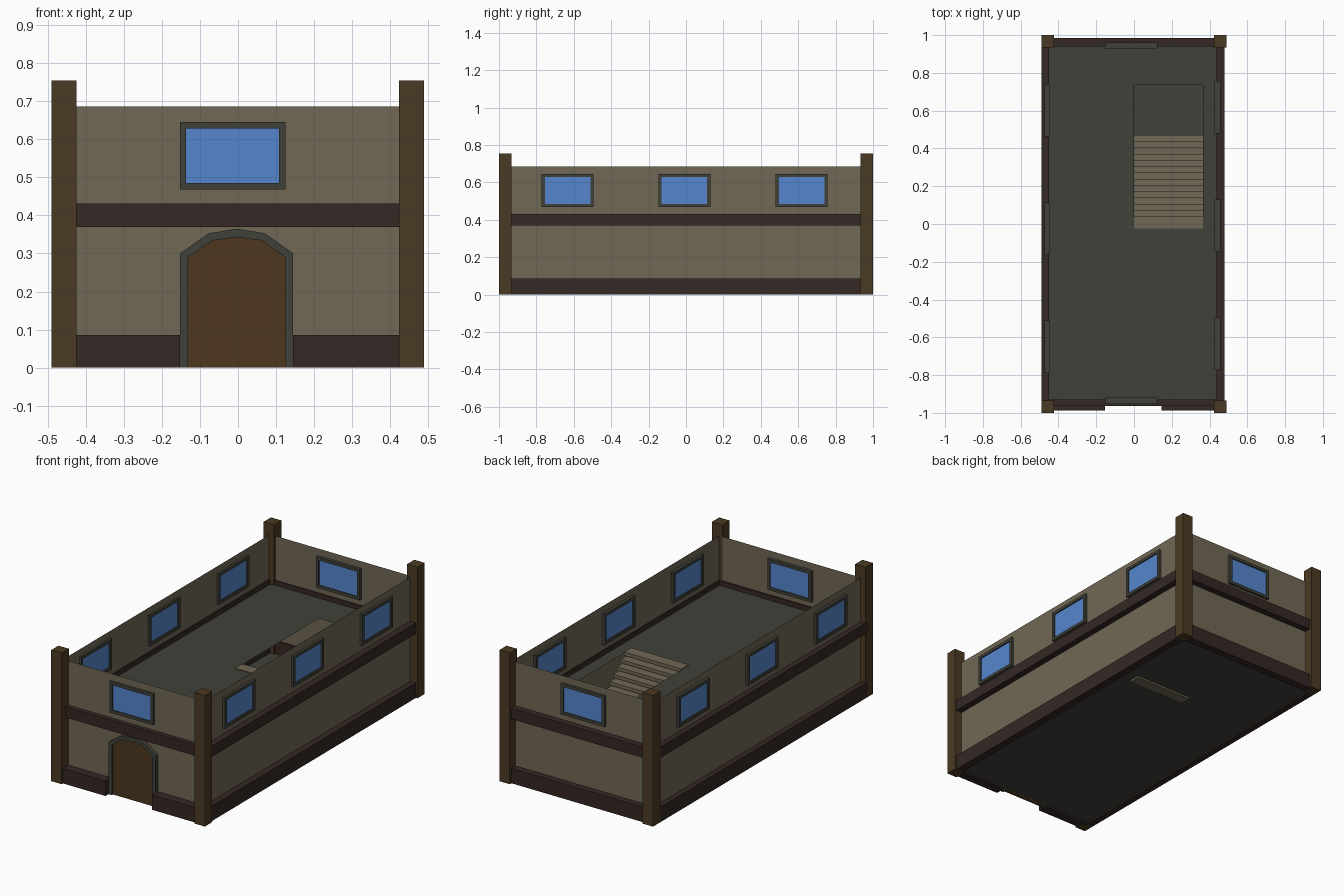
import bpy, bmesh

if "Cube" in bpy.data.objects:
    bpy.data.objects.remove(bpy.data.objects["Cube"])

def mat(name, r, g, b):
    m = bpy.data.materials.new(name)
    m.diffuse_color = (r, g, b, 1)
    m.use_nodes = True
    m.node_tree.nodes["Principled BSDF"].inputs["Base Color"].default_value = m.diffuse_color
    return m

PLASTER = mat("plaster", 0.165, 0.14, 0.092)
BEAM = mat("dark_beam", 0.035, 0.021, 0.018)
POST = mat("post_wood", 0.07, 0.042, 0.017)
DOOR = mat("door_wood", 0.075, 0.038, 0.014)
STONE = mat("stone", 0.052, 0.053, 0.042)
GLASS = mat("glass", 0.095, 0.24, 0.62)

def finish(name, bm, material):
    me = bpy.data.meshes.new(name)
    bm.to_mesh(me)
    bm.free()
    me.materials.append(material)
    ob = bpy.data.objects.new(name, me)
    bpy.context.collection.objects.link(ob)
    return ob

def add_box(bm, x, y, z):
    r = bmesh.ops.create_cube(bm, size=1)
    for v in r["verts"]:
        v.co = [a[0] + (c + 0.5) * (a[1] - a[0]) for a, c in zip((x, y, z), v.co)]

def boxes(name, material, *items):
    bm = bmesh.new()
    for it in items:
        add_box(bm, *it)
    return finish(name, bm, material)

def prism(name, material, profile, y0, y1):
    # x-z outline pushed along y
    bm = bmesh.new()
    f = bm.faces.new([bm.verts.new((x, y0, z)) for x, z in profile])
    r = bmesh.ops.extrude_face_region(bm, geom=[f], use_keep_orig=True)
    for g in r["geom"]:
        if isinstance(g, bmesh.types.BMVert):
            g.co.y = y1
    bmesh.ops.recalc_face_normals(bm, faces=bm.faces)
    return finish(name, bm, material)

# wall planes
XL, XR, YF, YB = -0.458, 0.443, -0.937, 0.947

# thin plaster shell, open at top
bm = bmesh.new()
ring = [[bm.verts.new((x, y, z)) for x, y in ((XL, YF), (XR, YF), (XR, YB), (XL, YB))]
        for z in (0.005, 0.686)]
for i in range(4):
    j = (i + 1) % 4
    bm.faces.new((ring[0][i], ring[0][j], ring[1][j], ring[1][i]))
finish("plaster_walls", bm, PLASTER)

# corner posts
boxes("corner_posts", POST, *[((x, x + 0.066), (y, y + 0.066), (0, 0.755))
                              for x in (-0.49, 0.423) for y in (-1, 0.934)])

# beams around the middle and the base, with a gap at the door
sides = [((-0.49, -0.45), (-0.95, 0.95)), ((0.436, 0.48), (-0.95, 0.95)),
         ((-0.45, 0.436), (0.941, 0.985))]
boxes("middle_beams", BEAM, *[(x, y, (0.37, 0.432)) for x, y in sides],
      ((-0.49, 0.436), (-0.963, -0.928), (0.37, 0.432)))
boxes("base_beams", BEAM, *[(x, y, (0, 0.086)) for x, y in sides],
      *[(x, (-0.988, -0.93), (0, 0.086)) for x in ((-0.45, -0.153), (0.145, 0.436))])

# ground floor
bm = bmesh.new()
bm.faces.new([bm.verts.new((x, y, 0.01)) for x, y in
              ((XL, YF), (XR, YF), (XR, YB), (XL, YB))])
finish("ground_floor", bm, STONE)

# upper floor with stairwell opening
bm = bmesh.new()
grid = [[bm.verts.new((x, y, 0.405)) for x in (XL, 0.0, 0.365, XR)]
        for y in (YF, -0.02, 0.735, YB)]
for j in range(3):
    for i in range(3):
        if (i, j) != (1, 1):
            bm.faces.new((grid[j][i], grid[j][i + 1], grid[j + 1][i + 1], grid[j + 1][i]))
finish("upper_floor", bm, STONE)

# overlapping stair treads, rising towards the front
N = 14
steps = []
for i in range(N):
    t = i / (N - 1)
    y, z = 0.405 - 0.43 * t, 0.39 * t
    steps.append(((0.0, 0.366), (y, y + 0.065), (z, z + 0.02)))
boxes("stair_treads", PLASTER, *steps)

# windows: a = wall axis range, z = height range, d = depth range
def window(name, a, z, d, side):
    w = 0.017
    def cell(ar, zr, dr):
        return (dr, ar, zr) if side else (ar, dr, zr)
    ins = (a[0] + w, a[1] - w)
    boxes(name + "_frame", STONE,
          cell((a[0], ins[0]), z, d), cell((ins[1], a[1]), z, d),
          cell(ins, (z[0], z[0] + w), d), cell(ins, (z[1] - w, z[1]), d))
    boxes(name + "_pane", GLASS,
          cell(ins, (z[0] + w, z[1] - w), (d[0] + 0.007, d[1] - 0.007)))

Z = (0.468, 0.646)
window("front_window", (-0.153, 0.125), Z, (-0.952, -0.918), False)
window("back_window", (-0.153, 0.125), Z, (0.929, 0.962), False)
for i, c in enumerate((-0.633, -0.009, 0.618)):
    window(f"right_window_{i}", (c - 0.139, c + 0.139), Z, (0.426, 0.458), True)
    window(f"left_window_{i}", (c - 0.156, c + 0.122), Z, (-0.475, -0.446), True)

# faceted arched door and its surround
outer = [(-0.153, 0), (-0.153, 0.3), (-0.077, 0.353), (-0.003, 0.365),
         (0.071, 0.353), (0.145, 0.3), (0.145, 0)]
inner = [(-0.131, 0), (-0.131, 0.29), (-0.068, 0.334), (-0.003, 0.343),
         (0.062, 0.334), (0.125, 0.29), (0.125, 0)]
prism("door_surround", STONE, outer + inner[::-1], -0.96, -0.928)
prism("door_panel", DOOR, inner, -0.95, -0.932)
